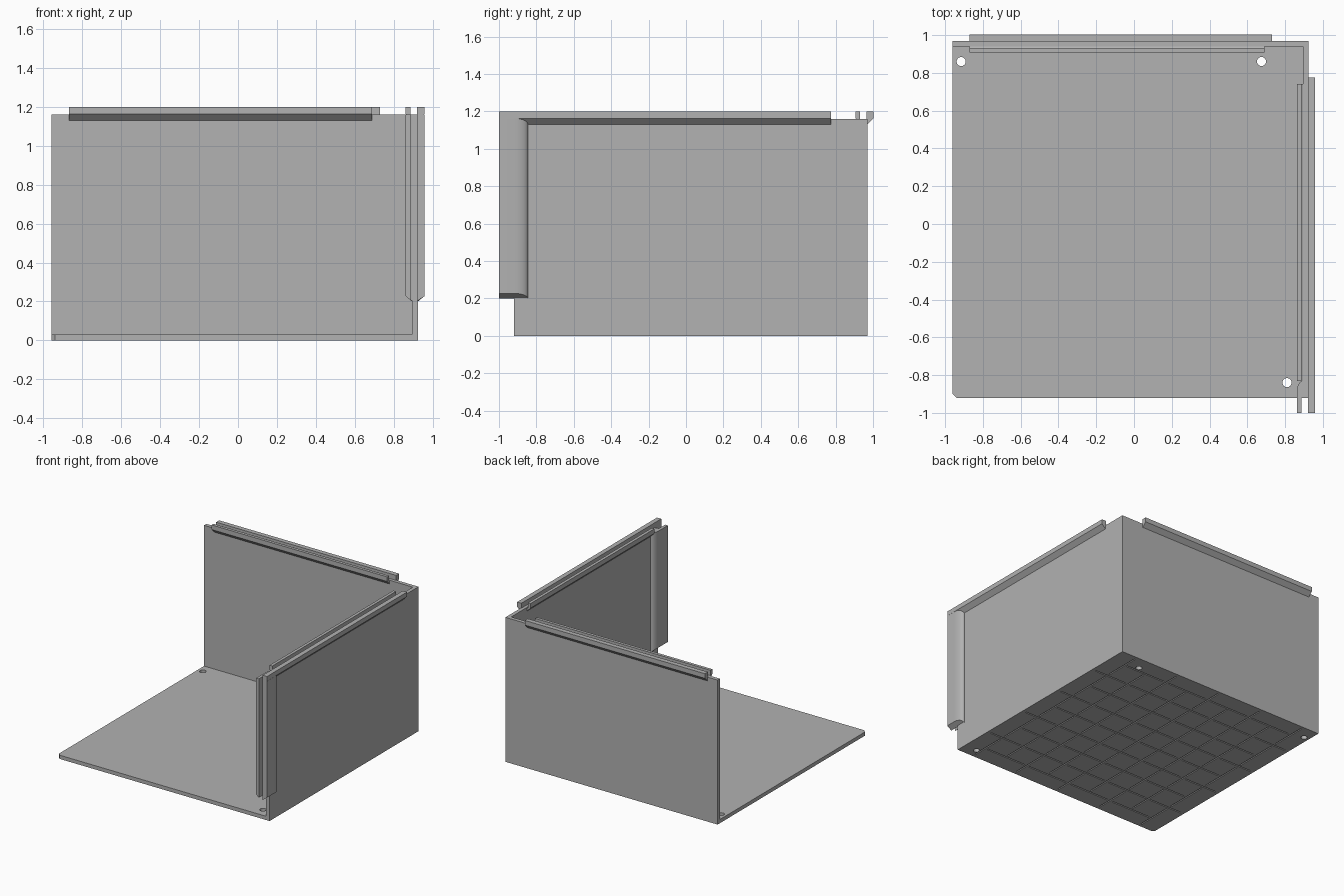
import bpy, bmesh
from math import cos, sin, pi
from mathutils import Matrix

cube = bpy.data.objects.get("Cube")
if cube:
    bpy.data.objects.remove(cube, do_unlink=True)

grey = bpy.data.materials.new("plain grey")
grey.use_nodes = True
COLOUR = (0.445, 0.445, 0.445, 1)
grey.diffuse_color = COLOUR
grey.node_tree.nodes["Principled BSDF"].inputs["Base Color"].default_value = COLOUR


def finish(name, bm):
    bmesh.ops.recalc_face_normals(bm, faces=bm.faces)
    mesh = bpy.data.meshes.new(name)
    bm.to_mesh(mesh)
    bm.free()
    mesh.materials.append(grey)
    ob = bpy.data.objects.new(name, mesh)
    bpy.context.collection.objects.link(ob)
    return ob


def prism(name, profile, place, start, end):
    """Sweep a 2D profile between start and end; place(u, v, t) gives x, y, z."""
    bm = bmesh.new()
    ends = [[bm.verts.new(place(u, v, t)) for u, v in profile] for t in (start, end)]
    for ring in ends:
        bm.faces.new(ring)
    n = len(profile)
    for i in range(n):
        j = (i + 1) % n
        bm.faces.new((ends[0][i], ends[0][j], ends[1][j], ends[1][i]))
    return finish(name, bm)


def add_box(bm, lo, hi):
    centre = [(a + b) / 2 for a, b in zip(lo, hi)]
    size = [b - a for a, b in zip(lo, hi)]
    bmesh.ops.create_cube(bm, size=1, matrix=Matrix.Translation(centre) @ Matrix.Diagonal((*size, 1)))


def cut(target, bm):
    cutter = finish("cutter", bm)
    cutter.hide_render = True
    mod = target.modifiers.new("cut", 'BOOLEAN')
    mod.operation, mod.solver, mod.object = 'DIFFERENCE', 'EXACT', cutter
    bpy.context.view_layer.objects.active = target
    bpy.ops.object.modifier_apply(modifier=mod.name)
    bpy.data.objects.remove(cutter, do_unlink=True)


# Floor and two walls: a block with a clipped corner, hollowed out
LEFT, RIGHT, FRONT, BACK, TOP = -0.96, 0.925, -0.92, 0.97, 1.16
WALL = 0.03
outline = [(LEFT + 0.02, FRONT), (RIGHT, FRONT), (RIGHT, BACK), (LEFT, BACK), (LEFT, FRONT + 0.02)]
body = prism("floor_and_walls", outline, lambda u, v, t: (u, v, t), 0, TOP)
bm = bmesh.new()
add_box(bm, (-2, -2, WALL), (RIGHT - WALL, BACK - WALL, 2))
cut(body, bm)

# Screw holes through the floor
bm = bmesh.new()
for x, y in ((-0.915, 0.86), (0.675, 0.86), (0.81, -0.84)):
    bmesh.ops.create_cone(bm, cap_ends=True, segments=24, radius1=0.024, radius2=0.024,
                          depth=0.2, matrix=Matrix.Translation((x, y, 0)))
cut(body, bm)

# Woven pattern of shallow grooves under the floor
bm = bmesh.new()
CELLS, PITCH, HALF_W, DEPTH = 9, 0.2, 0.005, 0.008
for i in range(CELLS):
    for j in range(CELLS):
        x = (i - (CELLS - 1) / 2) * PITCH - 0.0175
        y = (j - (CELLS - 1) / 2) * PITCH + 0.025
        long = PITCH * 0.88
        hx, hy = (long, HALF_W) if (i + j) % 2 else (HALF_W, long)
        add_box(bm, (max(x - hx, LEFT + 0.03), max(y - hy, FRONT + 0.03), -0.05),
                (min(x + hx, RIGHT - 0.03), min(y + hy, BACK - 0.03), DEPTH))
cut(body, bm)

# Top rails: two lips with sloped undersides, leaving a slot over each wall
# (offset outward from the wall's outer face, height)
outer_lip = [(0.0, 1.13), (0.033, 1.163), (0.033, 1.2), (-0.005, 1.2), (-0.005, 1.15)]
inner_lip = [(-0.03, 1.13), (-0.063, 1.163), (-0.063, 1.2), (-0.039, 1.2), (-0.039, 1.158), (-0.02, 1.15)]


def along_back(u, v, t):
    return (t, BACK + u, v)


def along_side(u, v, t):
    return (RIGHT + u, t, v)


prism("back_outer_rail", outer_lip, along_back, -0.87, 0.73)
prism("back_inner_rail", inner_lip, along_back, -0.87, 0.69)
prism("side_outer_rail", outer_lip, along_side, -1, 0.775)
prism("side_inner_rail", inner_lip, along_side, -0.83, 0.74)


# Upright rails at the front edge of the side wall, rounded where they leave it
def upright(name, face, slot, reach, tail, curve):
    steps = 10
    arc = [(face + reach * sin(a), tail - curve + curve * cos(a))
           for a in (k * pi / 2 / steps for k in range(steps + 1))]
    inside = face - 0.01 if reach > 0 else face + 0.01
    profile = arc + [(face + reach, -1), (slot, -1), (slot, FRONT - 0.001), (inside, FRONT + 0.001), (inside, tail)]

    def place(u, v, t):
        slope = max(0, (u - face) / reach) * 0.027
        return (u, v, t + slope if t < 1 else t)

    ob = prism(name, profile, place, 0.2, TOP + 0.002)
    bpy.ops.object.select_all(action='DESELECT')
    ob.select_set(True)
    bpy.context.view_layer.objects.active = ob
    bpy.ops.object.shade_smooth_by_angle(angle=0.5)


upright("front_outer_rail", RIGHT, RIGHT - 0.005, 0.033, -0.845, 0.075)
upright("front_inner_rail", RIGHT - WALL, RIGHT - 0.039, -0.033, -0.83, 0.06)
